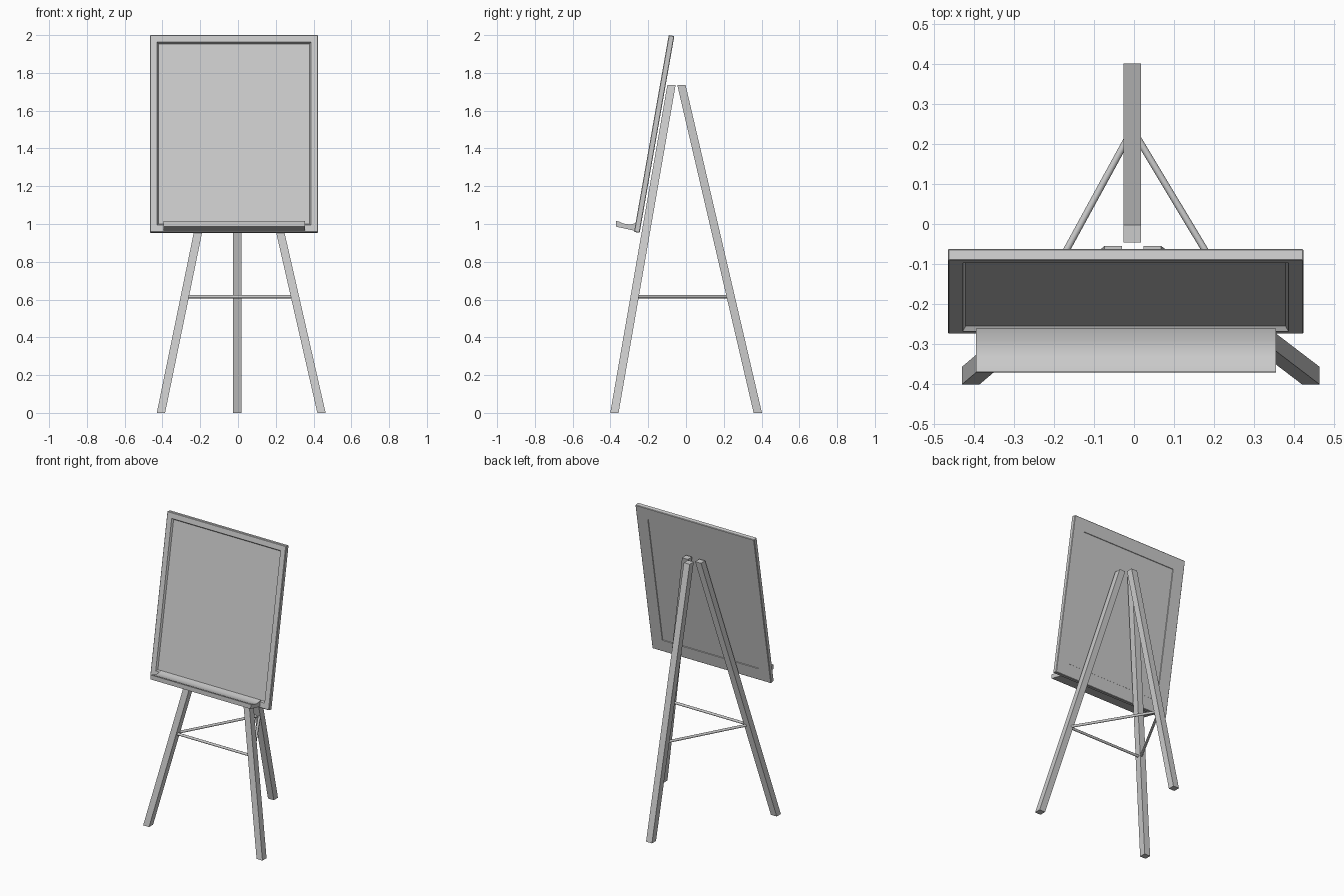
import bpy, bmesh, math
from mathutils import Vector

cube = bpy.data.objects.get("Cube")
if cube:
    bpy.data.objects.remove(cube, do_unlink=True)

grey = bpy.data.materials.new("plain grey")
grey.use_nodes = True
colour = (0.6, 0.6, 0.6, 1)
grey.diffuse_color = colour
grey.node_tree.nodes["Principled BSDF"].inputs["Base Color"].default_value = colour


def add_object(name, bm):
    bmesh.ops.recalc_face_normals(bm, faces=bm.faces)
    mesh = bpy.data.meshes.new(name)
    bm.to_mesh(mesh)
    bm.free()
    mesh.materials.append(grey)
    obj = bpy.data.objects.new(name, mesh)
    bpy.context.collection.objects.link(obj)
    return obj


# Legs: square bars leaning inwards, cut level at both ends
LEG_TOP = 1.735
LEGS = {
    "front_right_leg": ((-0.408, -0.379), (-0.052, -0.077)),
    "front_left_leg": ((0.442, -0.379), (0.046, -0.077)),
    "rear_leg": ((-0.004, 0.38), (-0.004, -0.024)),
}


def add_leg(name, foot, top, width=0.044):
    bm = bmesh.new()
    bmesh.ops.create_cube(bm, size=width)
    for v in bm.verts:
        end, z = (top, LEG_TOP) if v.co.z > 0 else (foot, 0)
        v.co = (v.co.x + end[0], v.co.y + end[1], z)
    add_object(name, bm)


for name, (foot, top) in LEGS.items():
    add_leg(name, foot, top)


# Rungs: round rods joining each pair of legs
RUNG_Z = 0.615


def leg_point(name):
    foot, top = (Vector(p) for p in LEGS[name])
    return foot.lerp(top, RUNG_Z / LEG_TOP).to_3d() + Vector((0, 0, RUNG_Z))


def add_rung(name, start, end):
    a, b = leg_point(start), leg_point(end)
    bpy.ops.mesh.primitive_cylinder_add(
        vertices=16, radius=0.0085, depth=(b - a).length, location=(a + b) / 2,
        rotation=(b - a).to_track_quat("Z", "Y").to_euler())
    rung = bpy.context.object
    rung.name = name
    rung.data.materials.append(grey)
    bpy.ops.object.shade_smooth_by_angle(angle=math.radians(40))


add_rung("front_rung", "front_right_leg", "front_left_leg")
add_rung("right_rung", "front_right_leg", "rear_leg")
add_rung("left_rung", "front_left_leg", "rear_leg")

# Board: tilted slab with softened edges and a sunken panel on each face
bm = bmesh.new()
bmesh.ops.create_cube(bm, size=1)
bmesh.ops.scale(bm, vec=(0.89, 0.03, 1.058), verts=bm.verts)
bmesh.ops.bevel(bm, geom=bm.edges[:], offset=0.003, segments=1, affect="EDGES")


def sink_panel(side, border, slope, depth):
    face = max(bm.faces, key=lambda f: side * f.calc_center_median().y)
    bmesh.ops.inset_individual(bm, faces=[face], thickness=border)
    bmesh.ops.inset_individual(bm, faces=[face], thickness=slope, depth=-depth)


sink_panel(-1, 0.049, 0.01, 0.012)
sink_panel(1, 0.115, 0.003, 0.003)
board = add_object("board", bm)
board.location = (-0.021, -0.1685, 1.4765)
board.rotation_euler.x = math.radians(-10)

# Tray: dished profile with a raised lip, extruded across the board
profile = [(-0.37, 1.016), (-0.352, 1.012), (-0.335, 1.004), (-0.315, 0.999),
           (-0.29, 0.998), (-0.262, 1.005), (-0.266, 0.963), (-0.371, 0.986)]
bm = bmesh.new()
face = bm.faces.new([bm.verts.new((-0.395, y, z)) for y, z in profile])
swept = bmesh.ops.extrude_face_region(bm, geom=[face])["geom"]
bmesh.ops.translate(bm, vec=(0.75, 0, 0),
                    verts=[g for g in swept if isinstance(g, bmesh.types.BMVert)])
tray = add_object("tray", bm)
bpy.ops.object.select_all(action="DESELECT")
bpy.context.view_layer.objects.active = tray
tray.select_set(True)
bpy.ops.object.shade_smooth_by_angle(angle=math.radians(30))
